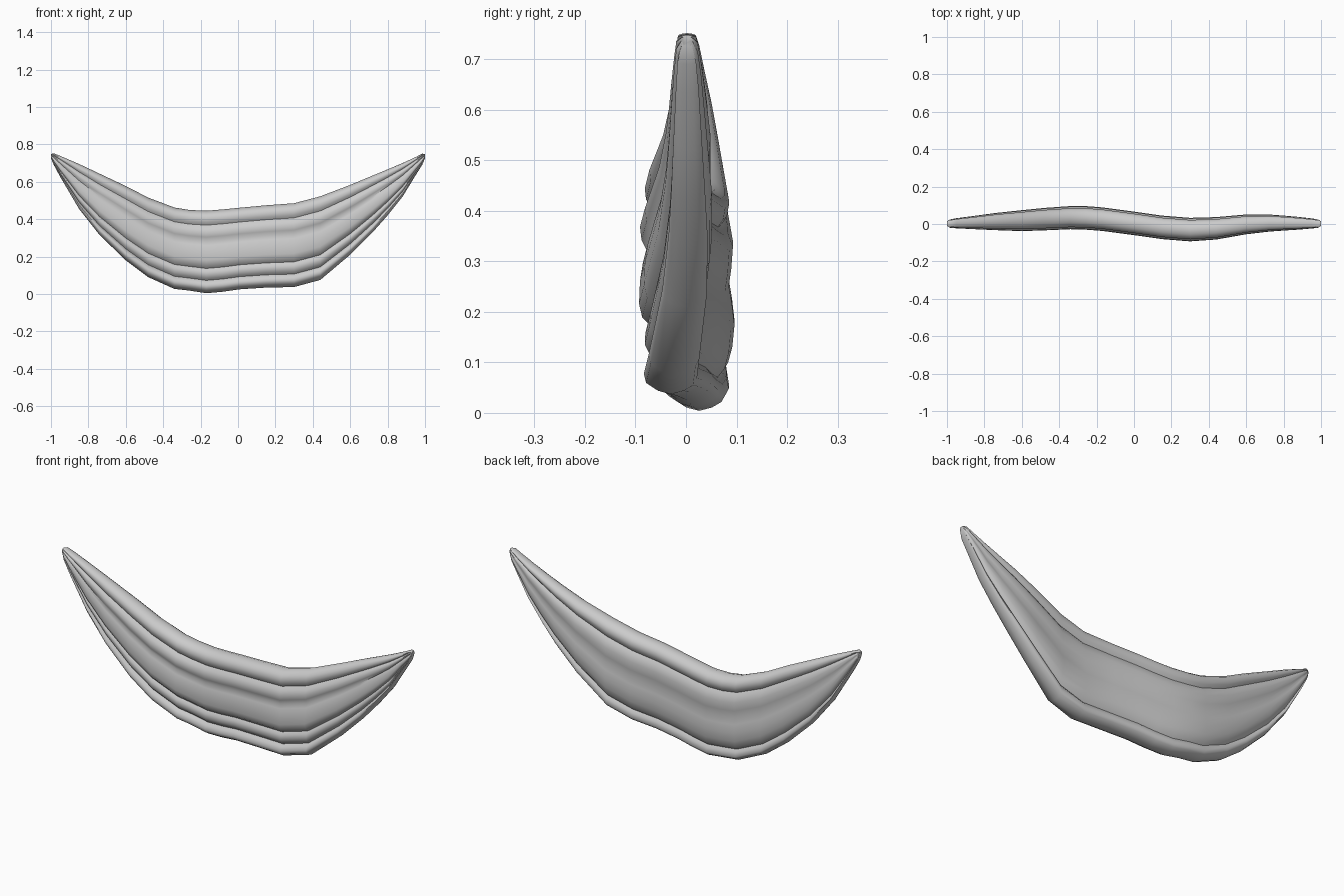
import bpy, bmesh

# Stations along the swag: x, top z, bottom z, centre y, half-thickness
STATIONS = [
    (-1.0, .748, .725, .002, .012), (-.985, .752, .69, .002, .022), (-.95, .738, .625, .004, .027),
    (-.85, .695, .455, .008, .036), (-.74, .643, .315, .013, .046), (-.6, .577, .18, .018, .056),
    (-.48, .515, .09, .026, .060), (-.34, .462, .027, .034, .062), (-.26, .449, .018, .033, .063),
    (-.17, .445, .004, .026, .063), (-.08, .452, .012, .014, .063), (.01, .461, .025, .002, .063),
    (.15, .474, .034, -.018, .063), (.3, .485, .037, -.030, .063), (.44, .522, .075, -.023, .060),
    (.6, .583, .21, -.002, .053), (.72, .633, .33, .005, .046), (.8, .666, .42, .005, .040),
    (.88, .700, .52, .004, .034), (.95, .732, .635, .003, .027), (.985, .75, .69, .002, .022),
    (1.0, .748, .725, .002, .012)]

# Pleated cross-section: height fraction and relative depth, front then back
FRONT = [(0, 0), (.015, .4), (.05, .78), (.09, .85), (.13, .72), (.155, .5), (.18, .68), (.22, .82),
         (.27, .8), (.30, .62), (.34, .9), (.4, 1), (.5, .97), (.58, .88), (.63, .74), (.68, .92),
         (.74, .97), (.79, .84), (.825, .62), (.86, .78), (.91, .82), (.955, .68), (.985, .4), (1, 0)]
BACK = [(.985, .4), (.955, .68), (.91, .82), (.86, .76), (.825, .6), (.79, .78), (.72, .95), (.62, .9),
        (.54, .82), (.46, .92), (.36, 1), (.26, .93), (.19, .8), (.15, .58), (.12, .75), (.07, .82),
        (.04, .7), (.015, .4)]
SECTION = [(v, -d) for v, d in FRONT] + BACK

# Loft the cross-section through the stations
bm = bmesh.new()
rings = []
for x, top, bottom, y, half in STATIONS:
    rings.append([bm.verts.new((x, y + d * half, bottom + v * (top - bottom))) for v, d in SECTION])
n = len(SECTION)
for a, b in zip(rings, rings[1:]):
    for i in range(n):
        j = (i + 1) % n
        bm.faces.new((a[i], b[i], b[j], a[j]))
bm.faces.new(rings[0])
bm.faces.new(rings[-1])
bmesh.ops.recalc_face_normals(bm, faces=bm.faces)
mesh = bpy.data.meshes.new("draped_swag")
bm.to_mesh(mesh)
bm.free()
swag = bpy.data.objects.new("draped_swag", mesh)
bpy.context.collection.objects.link(swag)

# Cloth colour and smooth folds
cloth = bpy.data.materials.new("light grey cloth")
cloth.diffuse_color = (.6, .6, .6, 1)
mesh.materials.append(cloth)
bpy.context.view_layer.objects.active = swag
swag.select_set(True)
bpy.ops.object.shade_smooth_by_angle(angle=1.0)
